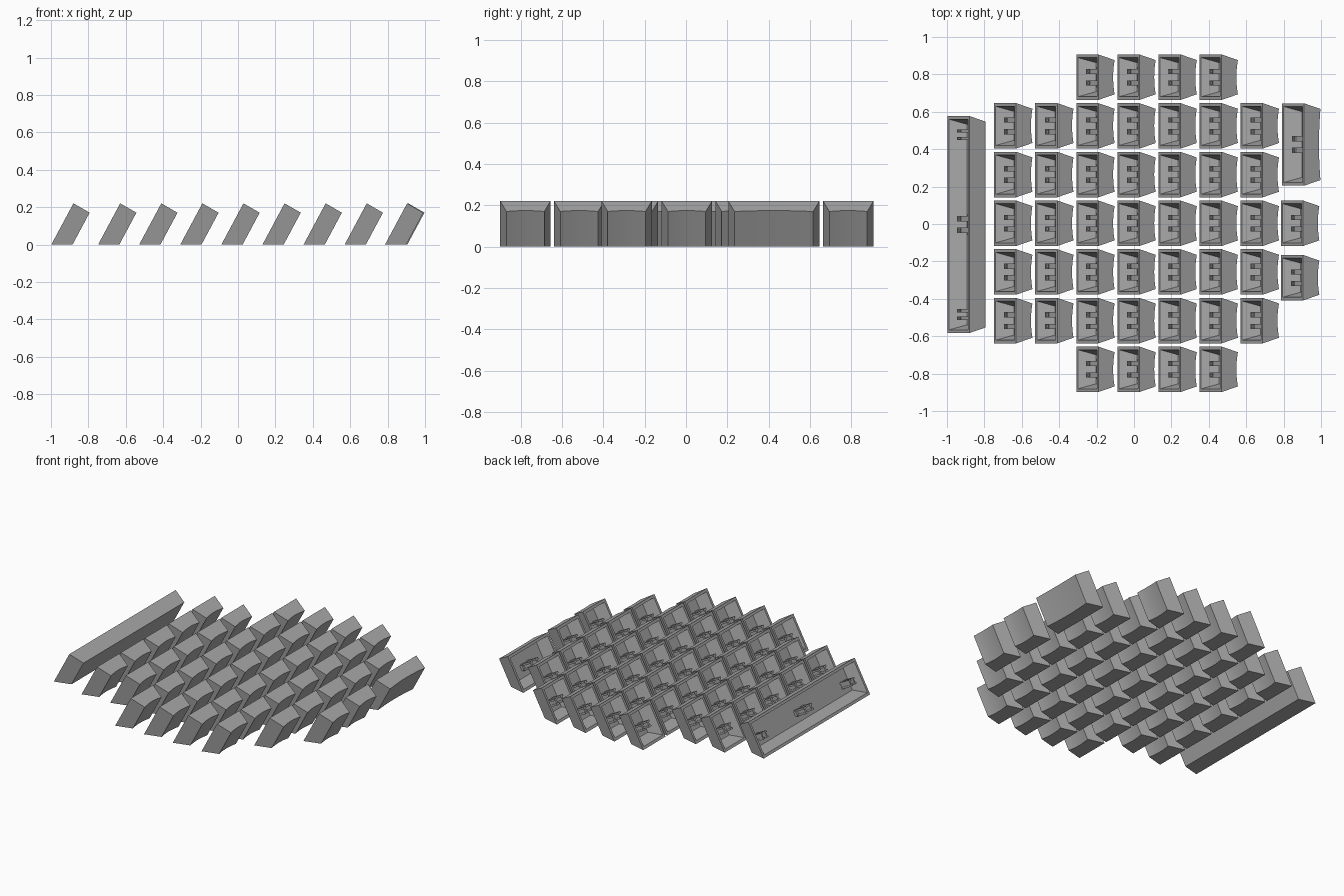
import bpy, bmesh, math
from mathutils import Matrix, Vector

if "Cube" in bpy.data.objects:
    bpy.data.objects.remove(bpy.data.objects["Cube"])

grey = bpy.data.materials.new("grey_plastic")
grey.diffuse_color = (0.4, 0.4, 0.4, 1)
grey.use_nodes = True
grey.node_tree.nodes["Principled BSDF"].inputs["Base Color"].default_value = grey.diffuse_color

# Local key frame: u runs up the open base, y across, n from base to dished top
TILT = math.radians(61.8)
C, S = math.cos(TILT), math.sin(TILT)
FRAME = Matrix(((C, 0, S, 0), (0, 1, 0, 0), (S, 0, -C, 0), (0, 0, 0, 1)))
BASE, DEPTH, SEGS = 0.25, 0.10, 10


def box(bm, u, y, n):
    """Box from three (low, high) ranges."""
    vs = bmesh.ops.create_cube(bm, size=1)["verts"]
    for v in vs:
        v.co = Vector([(r[0] + r[1]) / 2 + c * (r[1] - r[0])
                       for r, c in zip((u, y, n), v.co)])


def rect(bm, u0, u1, h, n):
    return [bm.verts.new(p) for p in
            ((u0, -h, n), (u1, -h, n), (u1, h, n), (u0, h, n))]


def prong(bm, y, width):
    """H-section stem leg."""
    m, w = BASE / 2, width / 2
    box(bm, (m - 0.022, m - 0.010), (y - w, y + w), (0.004, 0.086))
    box(bm, (m + 0.010, m + 0.022), (y - w, y + w), (0.004, 0.086))
    box(bm, (m - 0.012, m + 0.012), (y - w * 0.5, y + w * 0.5), (0.008, 0.086))


def key_mesh(name, length, dish, stabilisers=()):
    bm = bmesh.new()
    h = length / 2
    outer = rect(bm, 0, BASE, h, 0)
    rim = rect(bm, 0.018, BASE - 0.018, h - 0.017, 0)
    floor = rect(bm, 0.066, BASE - 0.022, h - 0.044, 0.084)
    # rim and cavity
    for a, b in ((outer, rim), (rim, floor)):
        for i in range(4):
            j = (i + 1) % 4
            bm.faces.new((a[i], a[j], b[j], b[i]))
    bm.faces.new(floor)
    # dished top, curved across its width
    low, high = [], []
    for i in range(SEGS + 1):
        t = 2 * i / SEGS - 1
        d = dish * (1 - t * t)
        n = DEPTH - d
        low.append(bm.verts.new((0.0537 * n / DEPTH, t * (h - 0.03), n)))
        high.append(bm.verts.new((BASE - 0.003 * n / DEPTH, t * (h - 0.03), n)))
    for i in range(SEGS):
        bm.faces.new((low[i], low[i + 1], high[i + 1], high[i]))
    # outer walls
    bm.faces.new([outer[0], outer[3]] + low[::-1])
    bm.faces.new([outer[1], outer[2]] + high[::-1])
    bm.faces.new((outer[0], outer[1], high[0], low[0]))
    bm.faces.new((outer[3], outer[2], high[-1], low[-1]))
    # stem legs and their low rib
    for y in (-0.031, 0.031):
        prong(bm, y, 0.028)
    box(bm, (0.107, 0.143), (-0.055, 0.055), (0.066, 0.087))
    for c in stabilisers:
        for y in (c - 0.02, c + 0.02):
            prong(bm, y, 0.018)
    bmesh.ops.recalc_face_normals(bm, faces=bm.faces)
    bm.transform(FRAME)
    bmesh.ops.recalc_face_normals(bm, faces=bm.faces)
    me = bpy.data.meshes.new(name)
    bm.to_mesh(me)
    bm.free()
    me.materials.append(grey)
    return me


def place(name, me, x, y):
    ob = bpy.data.objects.new(name, me)
    ob.location = (x, y, 0)
    bpy.context.collection.objects.link(ob)
    return ob


small = key_mesh("small_key", 0.243, 0.009)
tall = key_mesh("double_key", 0.44, 0.009)
bar = key_mesh("long_bar", 1.16, 0.0, (-0.48, 0.48))

# main grid: five full rows, plus shorter rows at both ends
for row in range(-3, 4):
    cols = range(2, 6) if abs(row) == 3 else range(7)
    for col in cols:
        place("small_key", small, -0.748 + 0.2197 * col, 0.004 + 0.2603 * row)

# right-hand column and the long bar on the left
place("side_key", small, 0.786, 0.004)
place("side_key", small, 0.786, -0.287)
place("double_key", tall, 0.792, 0.425)
place("long_bar", bar, -0.998, -0.003)

# smooth the dished tops, keep edges sharp
seen = set()
for ob in list(bpy.context.collection.objects):
    if ob.data.name in seen:
        continue
    seen.add(ob.data.name)
    for p in ob.data.polygons:
        p.use_smooth = True
    ob.data.set_sharp_from_angle(angle=math.radians(25))
